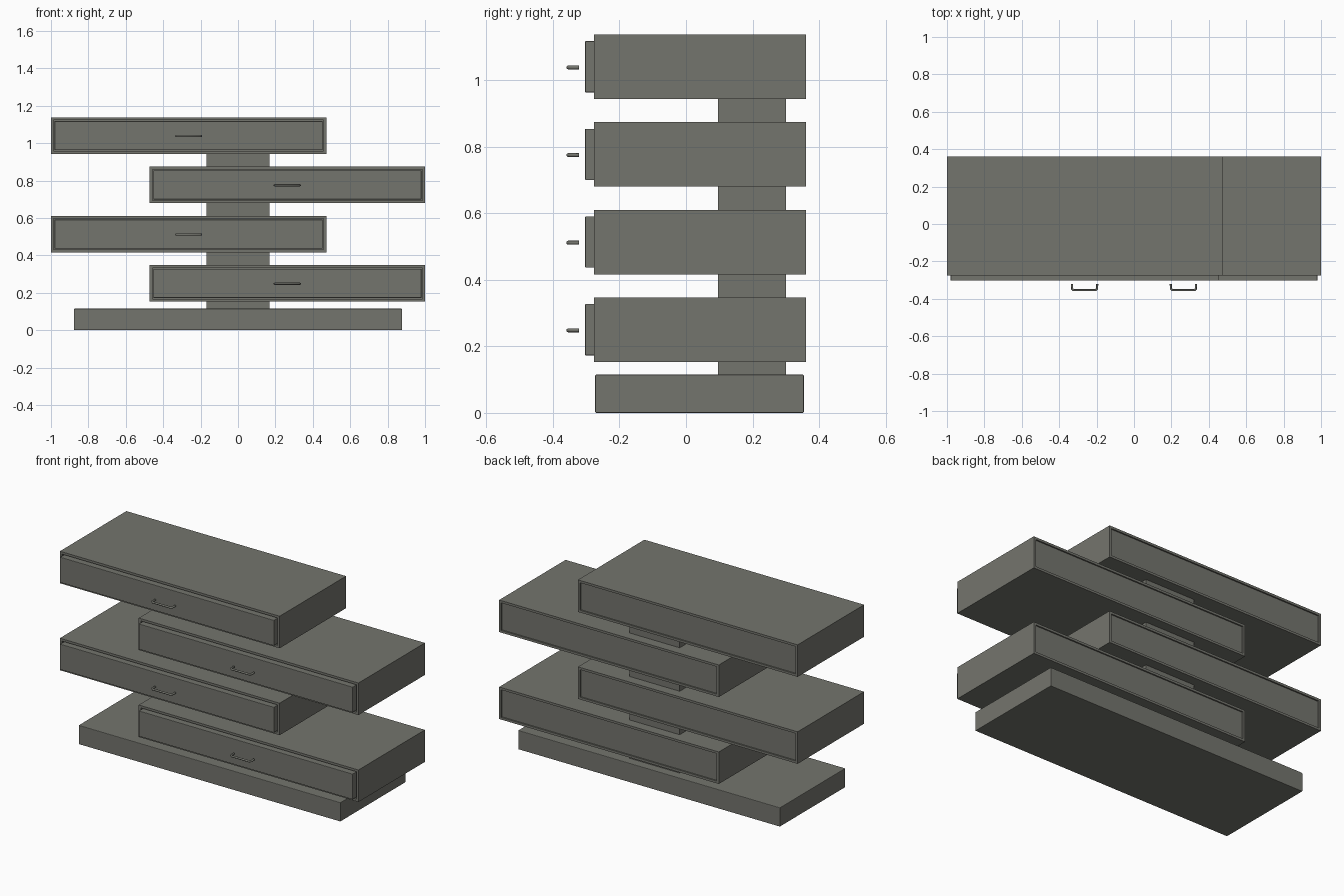
import bpy
import bmesh
from mathutils import Vector

cube = bpy.data.objects.get("Cube")
if cube:
    bpy.data.objects.remove(cube, do_unlink=True)

grey = bpy.data.materials.new("warm grey")
grey.use_nodes = True
colour = (0.175, 0.178, 0.155, 1)
grey.diffuse_color = colour
grey.node_tree.nodes["Principled BSDF"].inputs["Base Color"].default_value = colour


def add_boxes(name, boxes, bevel=0.0):
    """Make one object from boxes given as (x0, x1, y0, y1, z0, z1)."""
    bm = bmesh.new()
    for x0, x1, y0, y1, z0, z1 in boxes:
        verts = bmesh.ops.create_cube(bm, size=1)["verts"]
        size = Vector((x1 - x0, y1 - y0, z1 - z0))
        mid = Vector((x0 + x1, y0 + y1, z0 + z1)) / 2
        for v in verts:
            v.co = v.co * size + mid
    mesh = bpy.data.meshes.new(name)
    bm.to_mesh(mesh)
    bm.free()
    mesh.materials.append(grey)
    obj = bpy.data.objects.new(name, mesh)
    bpy.context.collection.objects.link(obj)
    if bevel:
        mod = obj.modifiers.new("soft edges", "BEVEL")
        mod.width = bevel
        mod.segments = 2
    return obj


def add_handle(name, x, z):
    """Bent rod pull with rounded corners."""
    curve = bpy.data.curves.new(name, "CURVE")
    curve.dimensions = "3D"
    curve.bevel_depth = 0.006
    curve.bevel_resolution = 2
    curve.use_fill_caps = True
    half, back, front, r = 0.067, -0.321, -0.354, 0.008
    path = [(-half, back), (-half, front + r), (-half + r, front)]
    path += [(-px, py) for px, py in reversed(path)]
    spline = curve.splines.new("POLY")
    spline.points.add(len(path) - 1)
    for point, (px, py) in zip(spline.points, path):
        point.co = (x + px, py, z, 1)
    curve.materials.append(grey)
    obj = bpy.data.objects.new(name, curve)
    bpy.context.collection.objects.link(obj)


# Plinth
add_boxes("base", [(-0.877, 0.877, -0.273, 0.354, 0, 0.115)], 0.003)

Y0, Y1, HEIGHT, BOARD, GAP = -0.276, 0.36, 0.194, 0.014, 0.006
PITCH, FIRST = 0.2633, 0.153

for i in range(4):
    z0 = FIRST + i * PITCH
    z1 = z0 + HEIGHT
    x0, x1 = (-0.472, 1.0) if i % 2 == 0 else (-1.0, 0.472)
    tag = str(i + 1)

    # Spacer block under this drawer unit
    below = 0.115 if i == 0 else z0 - PITCH + HEIGHT
    add_boxes("spacer_" + tag, [(-0.168, 0.168, 0.096, 0.3, below, z0)])

    # Carcass: top, bottom and two end boards
    add_boxes("carcass_" + tag, [
        (x0, x1, Y0, Y1, z1 - BOARD, z1),
        (x0, x1, Y0, Y1, z0, z0 + BOARD),
        (x0, x0 + BOARD, Y0, Y1, z0 + BOARD, z1 - BOARD),
        (x1 - BOARD, x1, Y0, Y1, z0 + BOARD, z1 - BOARD)])

    # Back panel, slightly recessed
    add_boxes("back_panel_" + tag, [
        (x0 + BOARD, x1 - BOARD, Y1 - 0.02, Y1 - 0.008, z0 + BOARD, z1 - BOARD)])

    # Drawer front, standing proud of the carcass
    inset = BOARD + GAP
    a, b, c, d = x0 + inset, x1 - inset, z0 + inset, z1 - inset
    add_boxes("drawer_front_" + tag, [(a, b, -0.303, -0.26, c, d)], 0.002)

    # Drawer tray: floor, sides and rear
    add_boxes("drawer_tray_" + tag, [
        (a, b, -0.26, 0.32, c, c + 0.01),
        (a, a + 0.01, -0.26, 0.32, c + 0.01, d),
        (b - 0.01, b, -0.26, 0.32, c + 0.01, d),
        (a + 0.01, b - 0.01, 0.31, 0.32, c + 0.01, d)])

    add_handle("handle_" + tag, (x0 + x1) / 2, (z0 + z1) / 2 - 0.002)
